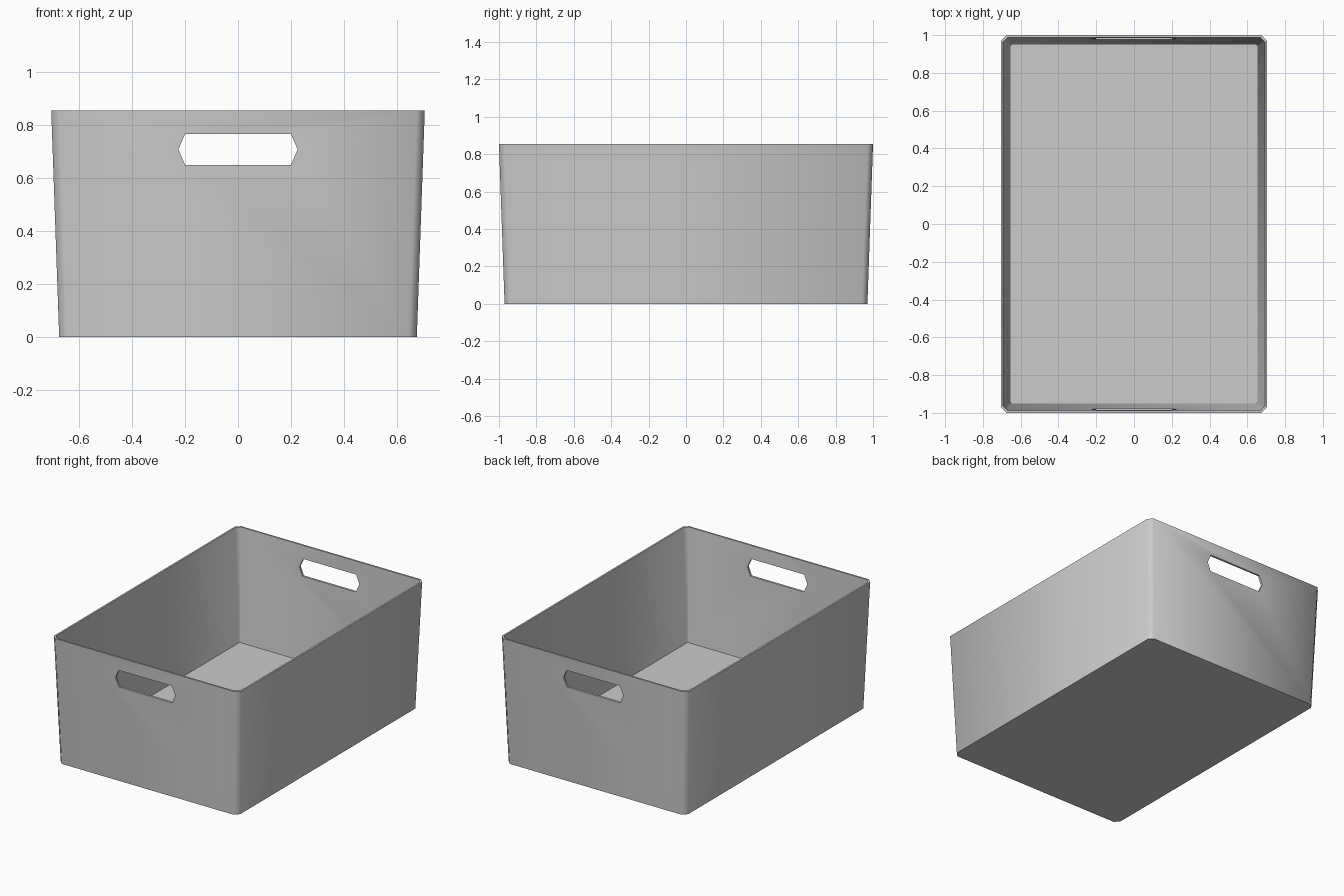
import bpy, bmesh, math

if "Cube" in bpy.data.objects:
    bpy.data.objects.remove(bpy.data.objects["Cube"], do_unlink=True)

plastic = bpy.data.materials.new("grey plastic")
plastic.use_nodes = True
colour = (0.6, 0.6, 0.6, 1)
plastic.diffuse_color = colour
plastic.node_tree.nodes["Principled BSDF"].inputs["Base Color"].default_value = colour


def make_object(name, bm):
    bmesh.ops.recalc_face_normals(bm, faces=bm.faces)
    mesh = bpy.data.meshes.new(name)
    bm.to_mesh(mesh)
    bm.free()
    mesh.materials.append(plastic)
    obj = bpy.data.objects.new(name, mesh)
    bpy.context.collection.objects.link(obj)
    return obj


def ring(bm, x, y, z, c):
    """Rectangle outline with chamfered corners."""
    pts = [(x - c, -y), (x, c - y), (x, y - c), (x - c, y),
           (c - x, y), (-x, y - c), (-x, c - y), (c - x, -y)]
    return [bm.verts.new((px, py, z)) for px, py in pts]


# Tapered tub: outside, rim, inside, then the raised floor
bm = bmesh.new()
rings = [ring(bm, *r) for r in [(0.675, 0.97, 0, 0.03),
                                (0.705, 1.0, 0.855, 0.03),
                                (0.693, 0.988, 0.855, 0.025),
                                (0.653, 0.95, 0.09, 0.006)]]
for a, b in zip(rings, rings[1:]):
    for i in range(8):
        j = (i + 1) % 8
        bm.faces.new((a[i], a[j], b[j], b[i]))
bm.faces.new(rings[0])
bm.faces.new(rings[-1])
box = make_object("storage_box", bm)

# Hexagonal bar that cuts both handle holes
bm = bmesh.new()
outline = [(-0.2, 0.65), (0.2, 0.65), (0.225, 0.708),
           (0.2, 0.766), (-0.2, 0.766), (-0.225, 0.708)]
end = bm.faces.new([bm.verts.new((x, -1.2, z)) for x, z in outline])
bar = bmesh.ops.extrude_face_region(bm, geom=[end])
bmesh.ops.translate(bm, vec=(0, 2.4, 0),
                    verts=[v for v in bar["geom"] if isinstance(v, bmesh.types.BMVert)])
cutter = make_object("handle_cutter", bm)

cut = box.modifiers.new("handle holes", "BOOLEAN")
cut.object = cutter
cut.solver = "EXACT"
bpy.ops.object.select_all(action="DESELECT")
box.select_set(True)
bpy.context.view_layer.objects.active = box
bpy.ops.object.modifier_apply(modifier=cut.name)
bpy.data.objects.remove(cutter, do_unlink=True)

# Soft corners, crisp rim and handle edges
bpy.ops.object.shade_smooth_by_angle(angle=math.radians(50))
